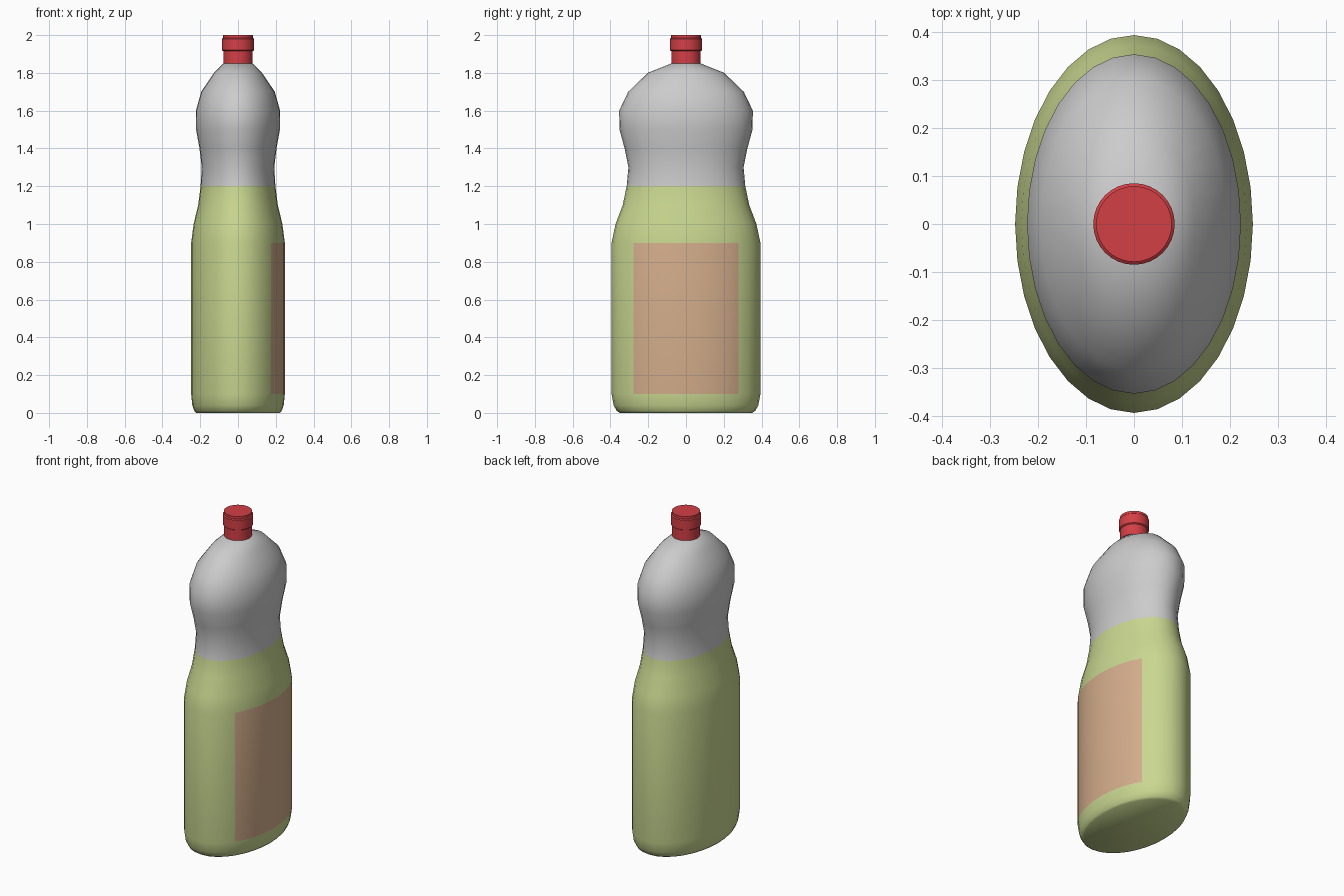
import bpy, bmesh
from math import sin, cos, pi, radians

if "Cube" in bpy.data.objects:
    bpy.data.objects.remove(bpy.data.objects["Cube"])

SIDES = 32


def material(name, rgb):
    m = bpy.data.materials.new(name)
    m.diffuse_color = (*rgb, 1)
    m.use_nodes = True
    m.node_tree.nodes["Principled BSDF"].inputs["Base Color"].default_value = m.diffuse_color
    return m


def loft(name, rings, mats, pick=lambda z, i: 0, angle=40):
    """Skin elliptical rings (z, x radius, y radius) and cap both ends."""
    bm = bmesh.new()
    loops = [[bm.verts.new((rx * cos(2 * pi * i / SIDES), ry * sin(2 * pi * i / SIDES), z))
              for i in range(SIDES)] for z, rx, ry in rings]
    for (z0, *_), (z1, *_), a, b in zip(rings, rings[1:], loops, loops[1:]):
        for i in range(SIDES):
            j = (i + 1) % SIDES
            f = bm.faces.new((a[i], a[j], b[j], b[i]))
            f.material_index = pick((z0 + z1) / 2, i)
    bm.faces.new(loops[0][::-1]).material_index = pick(0, 8)
    bm.faces.new(loops[-1]).material_index = pick(rings[-1][0], 8)
    me = bpy.data.meshes.new(name)
    bm.to_mesh(me)
    bm.free()
    for m in mats:
        me.materials.append(m)
    ob = bpy.data.objects.new(name, me)
    bpy.context.collection.objects.link(ob)
    bpy.context.view_layer.objects.active = ob
    ob.select_set(True)
    bpy.ops.object.shade_smooth_by_angle(angle=radians(angle))
    ob.select_set(False)
    return ob


grey = material("bottle_grey", (0.8, 0.8, 0.8))
green = material("liquid_green", (0.58, 0.68, 0.28))
tan = material("label_tan", (0.66, 0.42, 0.26))
red = material("cap_red", (0.65, 0.05, 0.06))


# Bottle body: green below, grey above, label on the +x side only
def body_colour(z, i):
    if z > 1.2:
        return 0
    return 2 if 0.1 < z < 0.9 and (i < 4 or i >= SIDES - 4) else 1


body = [(0, 0.222, 0.350), (0.01, 0.231, 0.366), (0.04, 0.242, 0.383), (0.1, 0.248, 0.394),
        (0.9, 0.248, 0.394), (1.0, 0.235, 0.373), (1.1, 0.211, 0.335), (1.2, 0.198, 0.314),
        (1.3, 0.192, 0.305), (1.4, 0.204, 0.325), (1.5, 0.222, 0.352), (1.6, 0.223, 0.354),
        (1.7, 0.195, 0.306), (1.8, 0.127, 0.202), (1.85, 0.077, 0.077)]
loft("bottle", body, [grey, green, tan], body_colour, 60)

# Screw cap with a wider band
cap = [(1.85, 0.078), (1.915, 0.078), (1.92, 0.085), (1.98, 0.085), (1.985, 0.079), (2.0, 0.079)]
loft("cap", [(z, r, r) for z, r in cap], [red], angle=30)
